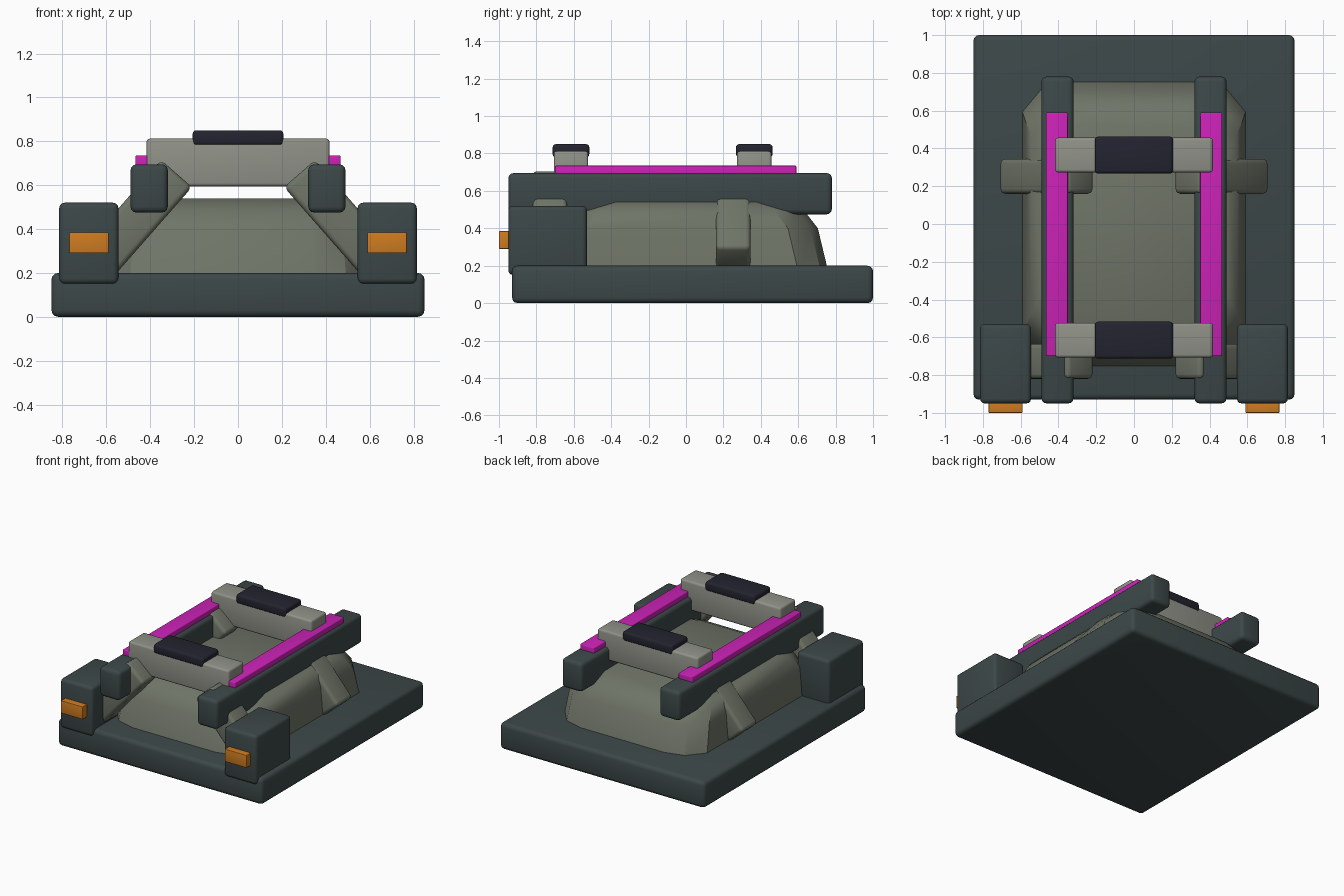
import bpy, bmesh, math
from mathutils import Matrix

cube = bpy.data.objects.get("Cube")
if cube:
    bpy.data.objects.remove(cube, do_unlink=True)


def material(name, r, g, b):
    m = bpy.data.materials.new(name)
    m.use_nodes = True
    m.diffuse_color = (r, g, b, 1)
    bsdf = next(n for n in m.node_tree.nodes if n.type == 'BSDF_PRINCIPLED')
    bsdf.inputs["Base Color"].default_value = (r, g, b, 1)
    return m


SLATE = material("dark slate", 0.046, 0.064, 0.065)
OLIVE = material("olive grey", 0.16, 0.178, 0.138)
GREY = material("light grey", 0.28, 0.29, 0.25)
NAVY = material("dark navy", 0.017, 0.017, 0.029)
MAGENTA = material("magenta", 0.6, 0.016, 0.47)
ORANGE = material("orange", 0.62, 0.2, 0.015)


def finish(bm, name, mat):
    bmesh.ops.recalc_face_normals(bm, faces=bm.faces)
    mesh = bpy.data.meshes.new(name)
    bm.to_mesh(mesh)
    bm.free()
    mesh.materials.append(mat)
    ob = bpy.data.objects.new(name, mesh)
    bpy.context.collection.objects.link(ob)
    bpy.ops.object.select_all(action='DESELECT')
    ob.select_set(True)
    bpy.context.view_layer.objects.active = ob
    bpy.ops.object.shade_smooth_by_angle(angle=math.radians(32))
    return ob


def box(name, mat, x, y, z, bevel, tilt=0):
    """Bevelled box from (min, max) ranges, tilted about its own y axis."""
    bm = bmesh.new()
    bmesh.ops.create_cube(bm, size=1)
    size = [r[1] - r[0] for r in (x, y, z)]
    bmesh.ops.scale(bm, vec=size, verts=bm.verts)
    bmesh.ops.bevel(bm, geom=bm.edges[:], offset=bevel, segments=3,
                    profile=0.5, affect='EDGES')
    bmesh.ops.rotate(bm, matrix=Matrix.Rotation(tilt, 3, 'Y'), verts=bm.verts)
    bmesh.ops.translate(bm, vec=[sum(r) / 2 for r in (x, y, z)], verts=bm.verts)
    return finish(bm, name, mat)


def pair(name, mat, x, y, z, bevel, tilt=0):
    """The same box on the left (+x) and the right (-x)."""
    box("left_" + name, mat, x, y, z, bevel, tilt)
    box("right_" + name, mat, (-x[1], -x[0]), y, z, bevel, -tilt)


def hull(name, mat, rings):
    """Loft of rectangles with two-step cut corners: (z, half x, half y)."""
    bm = bmesh.new()
    loops = []
    for z, hx, hy in rings:
        corner = [(hx, hy - 0.16), (hx - 0.1, hy - 0.04), (hx - 0.25, hy)]
        pts = (corner + [(-x, y) for x, y in reversed(corner)]
               + [(-x, -y) for x, y in corner]
               + [(x, -y) for x, y in reversed(corner)])
        loops.append([bm.verts.new((x, y, z)) for x, y in pts])
    for a, b in zip(loops, loops[1:]):
        for i in range(len(a)):
            j = (i + 1) % len(a)
            bm.faces.new((a[i], a[j], b[j], b[i]))
    bm.faces.new(loops[0])
    bm.faces.new(loops[-1])
    return finish(bm, name, mat)


# Base slab and central body
box("base_plate", SLATE, (-0.85, 0.85), (-0.93, 1.0), (0, 0.2), 0.03)
hull("body", OLIVE, [(0.15, 0.595, 0.765), (0.4, 0.575, 0.705),
                     (0.49, 0.545, 0.635), (0.54, 0.495, 0.53)])

# Front corner blocks with lamps
pair("corner_block", SLATE, (0.545, 0.815), (-0.95, -0.53), (0.15, 0.52), 0.025)
pair("lamp", ORANGE, (0.59, 0.77), (-1.0, -0.93), (0.29, 0.385), 0.004)

# Long rails with bright strips
pair("rail", SLATE, (0.32, 0.49), (-0.95, 0.78), (0.475, 0.695), 0.027)
pair("rail_strip", MAGENTA, (0.35, 0.467), (-0.7, 0.59), (0.67, 0.735), 0.006)

# Diagonal braces and cross bars at the front and rear
for place, y in (("front", -0.615), ("rear", 0.365)):
    pair(place + "_brace", OLIVE, (0.186, 0.74), (y - 0.205, y - 0.02),
         (0.351, 0.539), 0.025, math.radians(48.7))
    box(place + "_cross_bar", GREY, (-0.417, 0.417), (y - 0.092, y + 0.092),
        (0.595, 0.812), 0.015)
    box(place + "_pad", NAVY, (-0.207, 0.207), (y - 0.098, y + 0.098),
        (0.78, 0.85), 0.017)
